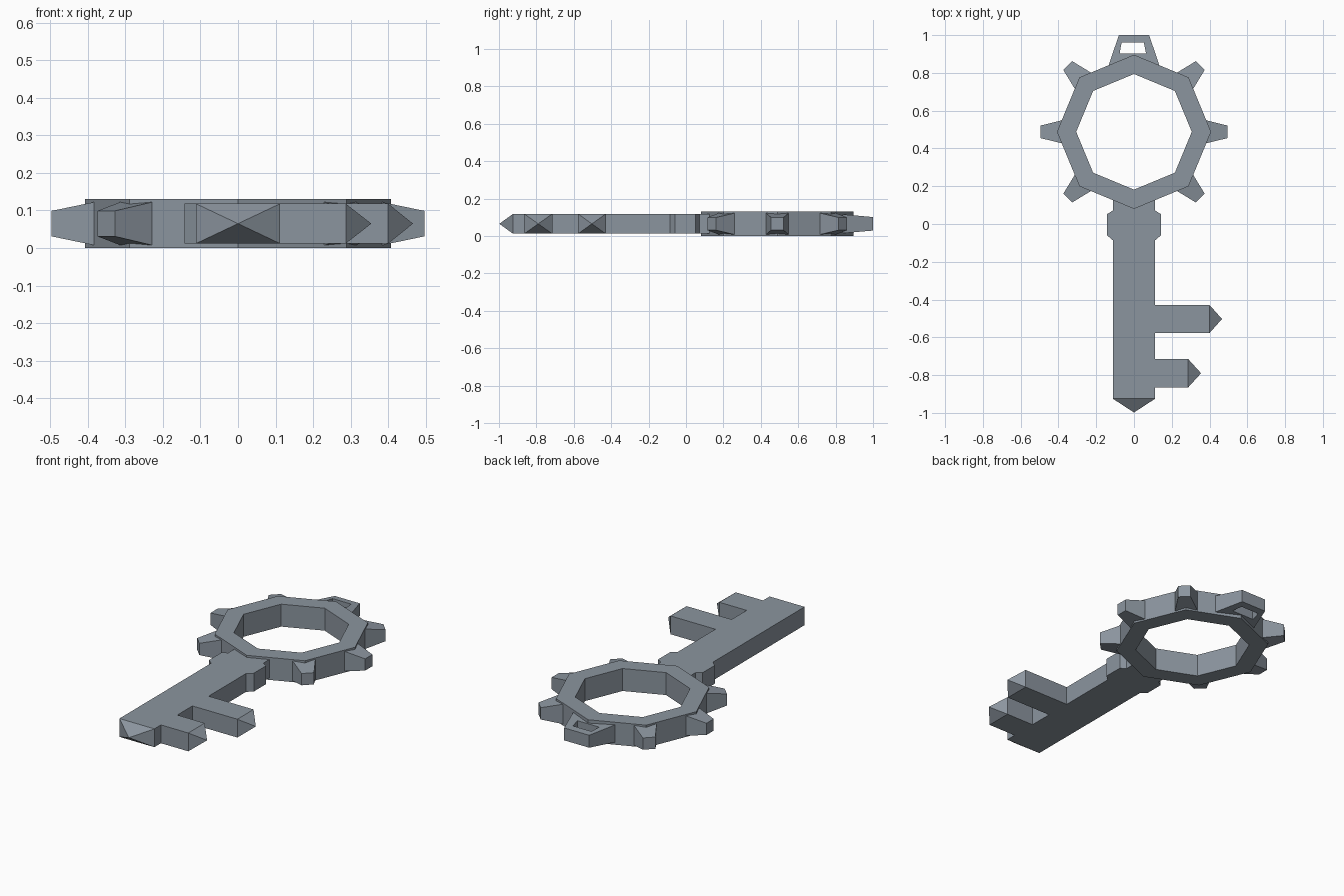
import bpy
import bmesh
from math import cos, sin, pi
from mathutils import Matrix, Vector

cube = bpy.data.objects.get("Cube")
if cube:
    bpy.data.objects.remove(cube, do_unlink=True)

MID = 0.065          # height of the flat mid-plane
RING_Y = 0.488       # centre of the bow ring

steel = bpy.data.materials.new("blue_grey_steel")
steel.use_nodes = True
colour = (0.26, 0.30, 0.345, 1)
steel.diffuse_color = colour
steel.node_tree.nodes["Principled BSDF"].inputs["Base Color"].default_value = colour


def finish(name, bm):
    bmesh.ops.recalc_face_normals(bm, faces=bm.faces)
    mesh = bpy.data.meshes.new(name)
    bm.to_mesh(mesh)
    bm.free()
    mesh.materials.append(steel)
    obj = bpy.data.objects.new(name, mesh)
    bpy.context.collection.objects.link(obj)
    return obj


def loft(bm, loops, closed=False):
    """Bridge matching vertex loops; cap the ends unless closed on itself."""
    rows = [[bm.verts.new(p) for p in loop] for loop in loops]
    pairs = list(zip(rows, rows[1:])) + ([(rows[-1], rows[0])] if closed else [])
    for a, b in pairs:
        n = len(a)
        for i in range(n):
            j = (i + 1) % n
            bm.faces.new((a[i], a[j], b[j], b[i]))
    if not closed:
        bm.faces.new(rows[0])
        bm.faces.new(rows[-1])


def section(x, w, h):
    """Rectangle across the x axis."""
    return [(x, sy * w, sz * h) for sy, sz in ((-1, -1), (1, -1), (1, 1), (-1, 1))]


def pointed_bar(name, start, length, point, half_width, angle=0):
    """Square bar along an axis, ending in a pyramid."""
    bm = bmesh.new()
    loft(bm, [section(0, half_width, 0.053), section(length, half_width, 0.053)])
    end = next(f for f in bm.faces if all(v.co.x > length - 1e-4 for v in f.verts))
    tip = bmesh.ops.poke(bm, faces=[end])["verts"][0]
    tip.co.x += point
    bm.transform(Matrix.Translation((*start, MID)) @ Matrix.Rotation(angle, 4, "Z"))
    return finish(name, bm)


# Octagonal bow ring
def octagon(r, z):
    return [(r * cos(i * pi / 4), RING_Y + r * sin(i * pi / 4), z) for i in range(8)]


bm = bmesh.new()
loft(bm, [octagon(0.408, 0), octagon(0.408, 0.13),
          octagon(0.306, 0.13), octagon(0.306, 0)], closed=True)
finish("bow_ring", bm)

# Tapered studs on the ring corners
for i in (0, 1, 3, 4, 5, 7):
    bm = bmesh.new()
    loft(bm, [section(0.36, 0.062, 0.06), section(0.385, 0.06, 0.057),
              section(0.496, 0.033, 0.034)])
    bm.transform(Matrix.Translation((0, RING_Y, MID)) @ Matrix.Rotation(i * pi / 4, 4, "Z"))
    finish(f"ring_stud_{i}", bm)


# Hanging loop with a trapezoid hole, thinner toward its end
def frame(points, sign):
    return [(x, y, MID + sign * (0.036 + (1 - y) * 0.09)) for x, y in points]


outer = [(-0.138, 0.83), (0.138, 0.83), (0.08, 1.0), (-0.08, 1.0)]
inner = [(-0.076, 0.902), (0.064, 0.902), (0.052, 0.96), (-0.066, 0.96)]
bm = bmesh.new()
loft(bm, [frame(outer, -1), frame(outer, 1), frame(inner, 1), frame(inner, -1)], closed=True)
finish("hanging_loop", bm)

# Shaft and the two bits
pointed_bar("shaft", (0, 0.16), 1.085, 0.073, 0.112, -pi / 2)
pointed_bar("long_bit", (0.1, -0.503), 0.3, 0.066, 0.074)
pointed_bar("short_bit", (0.1, -0.79), 0.187, 0.068, 0.075)

# Collar with chamfered shoulders
bm = bmesh.new()
loft(bm, [[(x, y, MID + s * 0.053) for x, y in
           ((-0.111, -0.087), (0.111, -0.087), (0.143, -0.06), (0.143, 0.052),
            (0.111, 0.072), (-0.111, 0.072), (-0.143, 0.052), (-0.143, -0.06))]
          for s in (-1, 1)])
finish("collar", bm)
